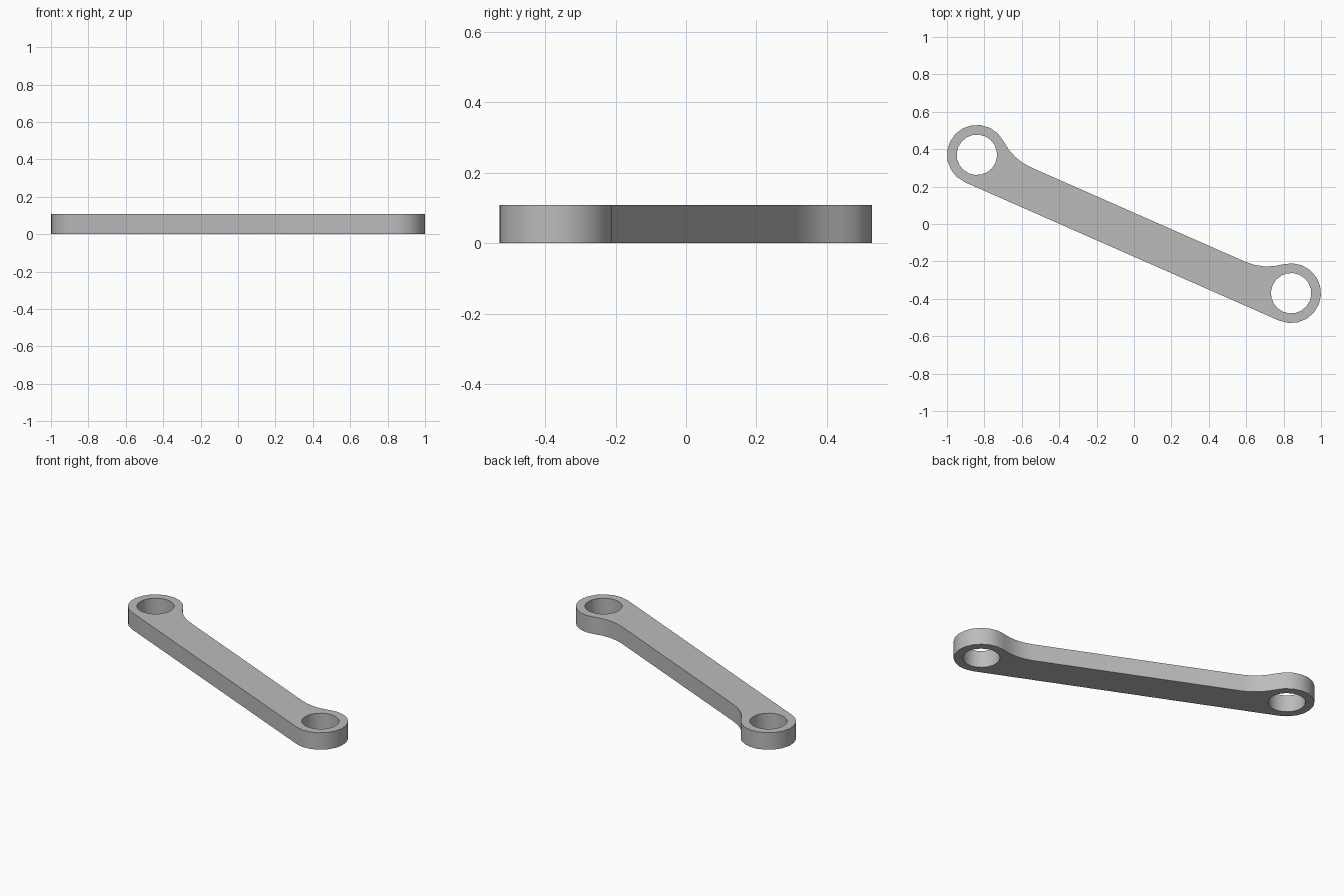
import bpy, bmesh, math
from mathutils import Matrix, Vector

if "Cube" in bpy.data.objects:
    bpy.data.objects.remove(bpy.data.objects["Cube"], do_unlink=True)

HEIGHT = 0.108
CENTRE = Vector((0.84, -0.37))       # right-hand eye; the other is mirrored
HALF = CENTRE.length                 # half distance between the eyes
EYE_R, HOLE_R = 0.16, 0.108
EDGE = 0.055                         # offset of the stepped long edge
FILLET = 0.30


def arc(cu, cv, r, start, end, n):
    """Points on an arc, both ends included."""
    return [(cu + r * math.cos(start + (end - start) * i / n),
             cv + r * math.sin(start + (end - start) * i / n)) for i in range(n + 1)]


# Outline of the right half in the bar's own frame, from the lower edge upward
reach = math.sqrt((EYE_R + FILLET) ** 2 - (EDGE + FILLET) ** 2)
touch = math.atan2(EDGE + FILLET, -reach)
half = arc(HALF, 0, EYE_R, -math.pi / 2, touch, 12)
half += arc(HALF - reach, EDGE + FILLET, FILLET, touch - math.pi, -math.pi / 2, 4)[1:]
outline = half + [(-u, v) for u, v in reversed(half)]
holes = [arc(s * HALF, 0, HOLE_R, 0, 2 * math.pi, 20)[:-1] for s in (-1, 1)]

# Fill the outline around the holes and extrude it
bm = bmesh.new()
for loop in [outline] + holes:
    verts = [bm.verts.new((u, v, 0)) for u, v in loop]
    for a, b in zip(verts, verts[1:] + verts[:1]):
        bm.edges.new((a, b))
bmesh.ops.triangle_fill(bm, edges=bm.edges[:], use_beauty=True, normal=(0, 0, 1))
top = bmesh.ops.extrude_face_region(bm, geom=bm.faces[:])["geom"]
bmesh.ops.translate(bm, vec=(0, 0, HEIGHT),
                    verts=[g for g in top if isinstance(g, bmesh.types.BMVert)])
bmesh.ops.recalc_face_normals(bm, faces=bm.faces[:])

# Turn the bar to its diagonal
bm.transform(Matrix.Rotation(math.atan2(CENTRE.y, CENTRE.x), 4, "Z"))
mesh = bpy.data.meshes.new("link_bar")
bm.to_mesh(mesh)
bm.free()
link = bpy.data.objects.new("link_bar", mesh)
bpy.context.collection.objects.link(link)

# Plain grey finish
grey = bpy.data.materials.new("plain_grey")
grey.use_nodes = True
colour = (0.5, 0.5, 0.5, 1)
grey.diffuse_color = colour
grey.node_tree.nodes["Principled BSDF"].inputs["Base Color"].default_value = colour
mesh.materials.append(grey)

# Smooth round walls, sharp rims
bpy.ops.object.select_all(action="DESELECT")
link.select_set(True)
bpy.context.view_layer.objects.active = link
bpy.ops.object.shade_smooth_by_angle(angle=math.radians(35))
